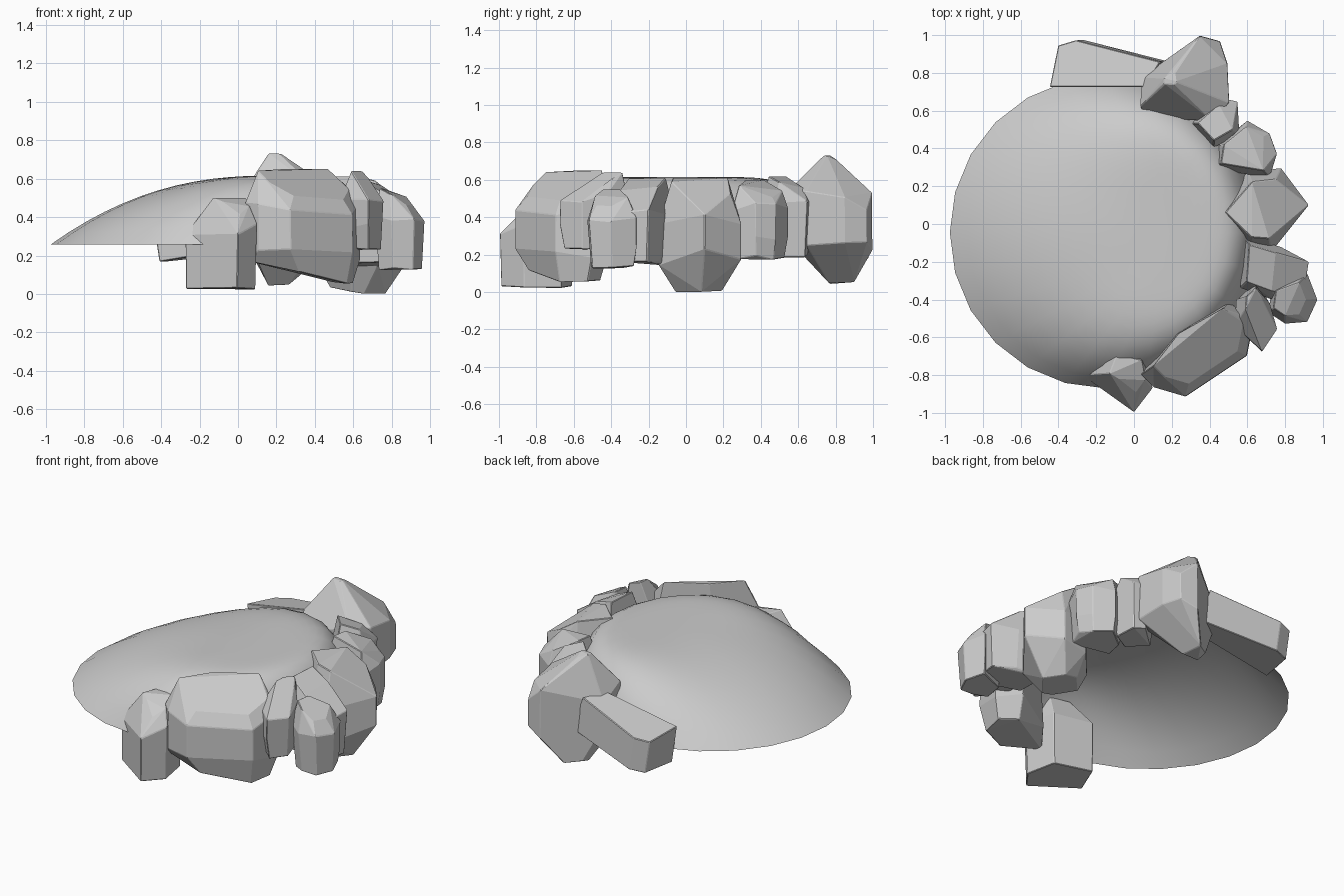
import bpy, bmesh, math, random
from mathutils import Vector, Matrix

if "Cube" in bpy.data.objects:
    bpy.data.objects.remove(bpy.data.objects["Cube"])

random.seed(4)
MID = Vector((-0.15, -0.045))


def finish(name, bm, smooth):
    bmesh.ops.recalc_face_normals(bm, faces=bm.faces)
    mesh = bpy.data.meshes.new(name)
    for f in bm.faces:
        f.smooth = smooth
    bm.to_mesh(mesh)
    bm.free()
    ob = bpy.data.objects.new(name, mesh)
    bpy.context.collection.objects.link(ob)
    return ob


# Open-bottomed mound: gentle slope on the left, full shoulder behind the rocks
def mound(sides=24, rings=12):
    bm = bmesh.new()
    loops = []
    for k in range(1, rings + 1):
        t = k / rings
        loop = []
        for i in range(sides):
            a = 2 * math.pi * (i + 1) / sides
            c, s = math.cos(a), math.sin(a)
            fall = 2.25 + 6.0 * ((1 + c) / 2) ** 1.7
            x = MID.x + 0.3 * (1 - t) + 0.825 * t * c
            y = MID.y + 0.825 * (0.2 + 0.8 * t) * s
            loop.append(bm.verts.new((x, y, 0.257 + 0.358 * (1 - t ** fall))))
        loops.append(loop)
    bm.faces.new(loops[0])
    for a, b in zip(loops, loops[1:]):
        for i in range(sides):
            j = (i + 1) % sides
            bm.faces.new((a[i], b[i], b[j], a[j]))
    return finish("mound", bm, True)


# Faceted boulder: hull of a plan outline narrowed toward a foot and a crown,
# with the top sloping down away from the mound and an optional slanted base
def rock(name, plan, z0, z1, foot, foot_size, crown, crown_size, slope=0.8, base=(0, 0)):
    bm = bmesh.new()
    h = z1 - z0
    rc = (Vector(crown) - MID).length
    for level, centre, size in ((0, foot, foot_size), (0.3, foot, 0.98),
                                (0.65, crown, 0.98), (1, crown, crown_size)):
        c = Vector(centre)
        for p in plan:
            q = c + (Vector(p) - c) * size
            z = z0 + level * h
            if level == 0:
                z += random.uniform(0, 0.06) * h + max(0, (q - c).dot(Vector(base)))
            elif level == 1:
                z -= slope * max(0, (q - MID).length - rc)
            else:
                z += random.uniform(-0.08, 0.08) * h
            bm.verts.new((q.x, q.y, z))
    res = bmesh.ops.convex_hull(bm, input=bm.verts)
    inner = [v for v in res["geom_interior"] if isinstance(v, bmesh.types.BMVert)]
    bmesh.ops.delete(bm, geom=inner, context='VERTS')
    bmesh.ops.dissolve_limit(bm, angle_limit=math.radians(10),
                             verts=bm.verts, edges=bm.edges)
    ob = finish(name, bm, False)
    bev = ob.modifiers.new("worn_edges", 'BEVEL')
    bev.width, bev.segments = 0.004, 1
    return ob


mound()

# Ring of boulders, front round to back
rock("front_end_rock", [(-0.28, -0.8), (-0.18, -0.86), (0, -1.0), (0.1, -0.87), (0.06, -0.66), (-0.2, -0.6)],
     0.02, 0.5, (-0.1, -0.78), 0.95, (0.02, -0.78), 0.5)
rock("large_front_rock", [(0.03, -0.8), (0.1, -0.87), (0.27, -0.92), (0.6, -0.7), (0.64, -0.5), (0.5, -0.41), (0.2, -0.58)],
     0.03, 0.65, (0.47, -0.6), 0.75, (0.36, -0.58), 0.78, base=(-0.33, -0.1))
rock("wedge_rock", [(0.53, -0.54), (0.68, -0.68), (0.76, -0.56), (0.72, -0.42), (0.65, -0.3), (0.54, -0.4)],
     0.22, 0.64, (0.68, -0.54), 0.8, (0.64, -0.37), 0.45)
rock("small_corner_rock", [(0.71, -0.47), (0.8, -0.53), (0.92, -0.52), (0.975, -0.4), (0.92, -0.26), (0.73, -0.33)],
     0.12, 0.55, (0.86, -0.38), 0.85, (0.79, -0.4), 0.65)
rock("right_front_rock", [(0.56, -0.34), (0.75, -0.41), (0.9, -0.39), (0.93, -0.2), (0.78, -0.12), (0.58, -0.06)],
     0.14, 0.61, (0.78, -0.26), 0.85, (0.68, -0.22), 0.7)
rock("right_middle_rock", [(0.4, 0.05), (0.6, -0.14), (0.73, -0.15), (0.93, 0.1), (0.78, 0.3), (0.6, 0.28)],
     0.0, 0.61, (0.57, 0.06), 0.55, (0.68, 0.09), 0.7)
rock("right_back_rock", [(0.42, 0.29), (0.72, 0.24), (0.76, 0.37), (0.72, 0.48), (0.6, 0.55), (0.44, 0.42)],
     0.17, 0.6, (0.6, 0.4), 0.85, (0.58, 0.41), 0.75)
rock("small_back_rock", [(0.3, 0.53), (0.42, 0.4), (0.56, 0.48), (0.55, 0.65), (0.46, 0.67)],
     0.18, 0.62, (0.45, 0.55), 0.85, (0.43, 0.54), 0.7)
rock("peaked_back_rock", [(0.03, 0.62), (0.06, 0.56), (0.42, 0.54), (0.51, 0.64), (0.5, 0.85), (0.46, 0.97), (0.35, 1.0), (0.04, 0.78)],
     0.04, 0.73, (0.2, 0.86), 0.3, (0.18, 0.77), 0.14, 0.5)
back = rock("long_back_rock", [(-0.44, 0.72), (0.1, 0.72), (0.18, 0.86), (-0.3, 0.98), (-0.4, 0.95)],
            0.2, 0.46, (-0.15, 0.84), 0.97, (-0.15, 0.84), 0.95, 0.3)
# The long rock rises toward the peaked one
pivot = Matrix.Translation((-0.15, 0.84, 0.32))
back.matrix_world = pivot @ Matrix.Rotation(math.radians(-10), 4, 'Y') @ pivot.inverted()
